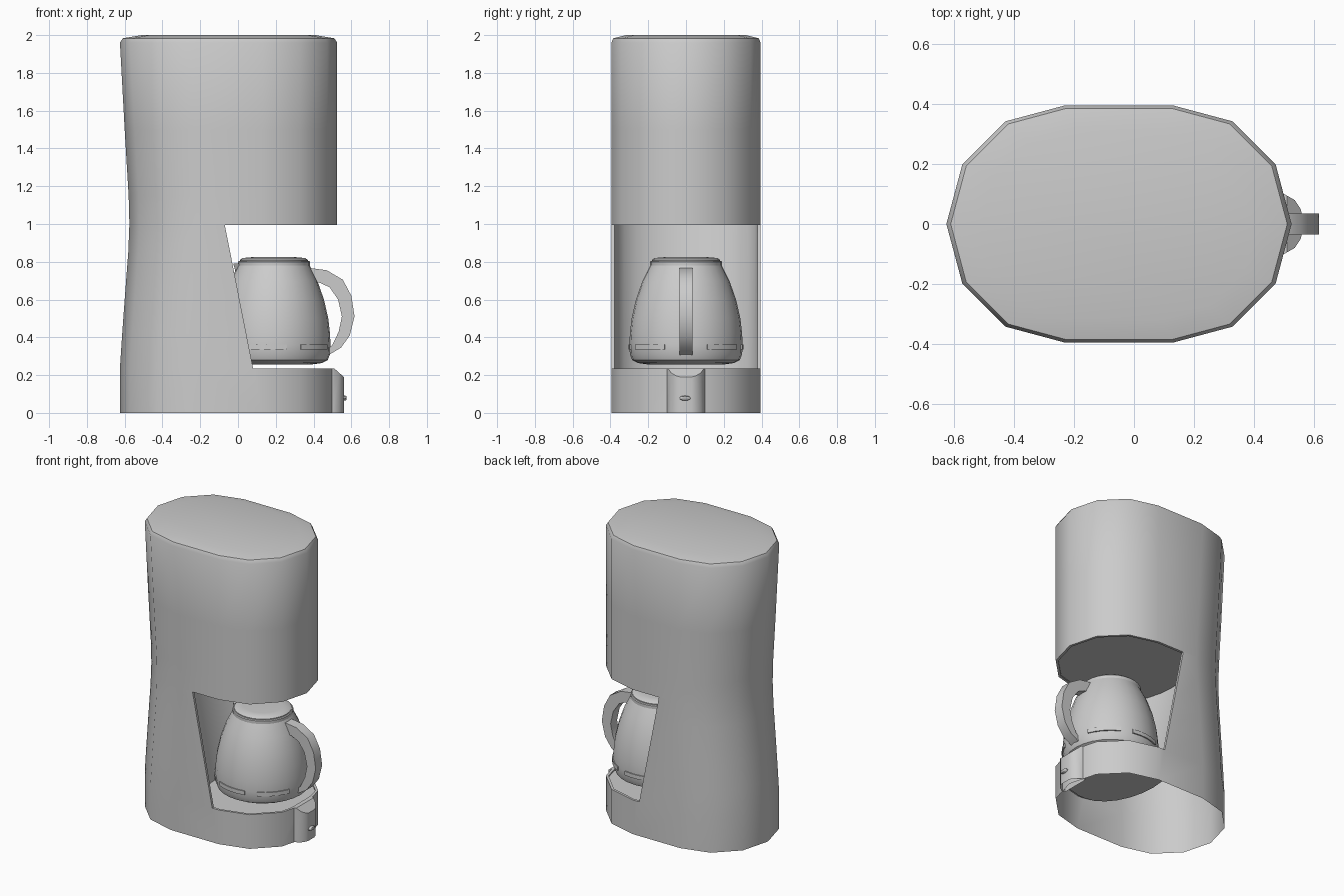
import bpy, bmesh
from math import sin, cos, radians

if "Cube" in bpy.data.objects:
    bpy.data.objects.remove(bpy.data.objects["Cube"])


def loft(name, rings, closed=True, angle=40):
    """Skin rings of equal length; cap both ends."""
    bm = bmesh.new()
    vr = [[bm.verts.new(p) for p in ring] for ring in rings]
    n = len(vr[0])
    for a, b in zip(vr, vr[1:]):
        for i in range(n):
            j = (i + 1) % n
            bm.faces.new((a[i], a[j], b[j], b[i]))
    if closed:
        bm.faces.new(vr[0][::-1])
        bm.faces.new(vr[-1])
    bmesh.ops.recalc_face_normals(bm, faces=bm.faces)
    me = bpy.data.meshes.new(name)
    bm.to_mesh(me)
    bm.free()
    ob = bpy.data.objects.new(name, me)
    bpy.context.collection.objects.link(ob)
    smooth(ob, angle)
    return ob


def smooth(ob, angle=40):
    ob.data.shade_smooth()
    ob.data.set_sharp_from_angle(angle=radians(angle))


def lathe(name, profile, cx, segs=28):
    return loft(name, [[(cx + r * cos(6.283185307 * i / segs), r * sin(6.283185307 * i / segs), z)
                        for i in range(segs)] for r, z in profile])


def extrude_y(name, pts, y):
    return loft(name, [[(x, s * y, z) for x, z in pts] for s in (-1, 1)])


def cut(ob, cutters):
    """Subtract the cutters, then open the underside."""
    for c in cutters:
        m = ob.modifiers.new("cut", 'BOOLEAN')
        m.operation, m.solver, m.object = 'DIFFERENCE', 'EXACT', c
    dg = bpy.context.evaluated_depsgraph_get()
    me = bpy.data.meshes.new_from_object(ob.evaluated_get(dg))
    ob.modifiers.clear()
    ob.data = me
    bm = bmesh.new()
    bm.from_mesh(me)
    under = [f for f in bm.faces if f.calc_center_median().z < 0.005]
    bmesh.ops.delete(bm, geom=under, context='FACES')
    bm.to_mesh(me)
    bm.free()
    smooth(ob)


# Housing: twelve-sided caps joined into an oblong, back pinched at the waist
R, XB, XF = 0.395, -0.23, 0.13


def oblong(z, pinch=0.0, scale=1.0):
    ring = [(XF + R * cos(radians(a)), R * sin(radians(a))) for a in range(-90, 91, 30)]
    ring += [(XB + pinch + R * cos(radians(a)), R * sin(radians(a))) for a in range(90, 271, 30)]
    return [(-0.05 + (x + 0.05) * scale, y * scale, z) for x, y in ring]


body = loft("housing", [oblong(*r) for r in (
    (0, 0), (0.24, 0), (0.42, 0.012), (0.6, 0.025), (0.85, 0.044), (1.0, 0.05), (1.15, 0.046),
    (1.5, 0.025), (1.96, 0), (1.983, 0, 0.975), (2.0, 0, 0.8))])

# Front bump that carries the switch
half = [(0.48, 0.1), (0.5, 0.1), (0.535, 0.08), (0.555, 0.05), (0.56, 0.03)]
outline = half + [(x, -y) for x, y in half[::-1]]
bump = loft("switch_bump", [[(x, y, z) for x, y in outline] for z in (0, 0.3)])

# Cutters: slanted side opening, and a rounded bay behind it for the jug
opening = extrude_y("opening_cutter", [(-0.07, 0.995), (0.08, 0.235), (0.51, 0.235),
                                       (0.6, 0.155), (0.8, 0.155), (0.8, 0.995)], 0.6)


def bay_ring(z, wall):
    r = 0.378
    ring = [(XF + r * cos(radians(a)), r * sin(radians(a)), z) for a in range(-90, 91, 30)]
    return ring + [(wall + 0.24 * cos(radians(a)), r * sin(radians(a)), z) for a in range(90, 271, 15)]


bay = loft("bay_cutter", [bay_ring(0.226, 0.082), bay_ring(1.003, -0.071)])
bpy.context.view_layer.update()
cut(body, [opening, bay])
cut(bump, [opening])
for c in (opening, bay):
    bpy.data.objects.remove(c)

# Switch
loft("switch", [[(x, 0.03 * cos(radians(a)) * s - 0.005, 0.078 + 0.013 * sin(radians(a)) * s)
                 for a in range(0, 360, 30)] for x, s in ((0.55, 1), (0.57, 1), (0.574, 0.8))])

# Glass jug, collar and lid
CX = 0.19
lathe("jug", [(0.19, 0.255), (0.255, 0.264), (0.285, 0.28), (0.297, 0.31), (0.3, 0.36), (0.297, 0.42),
              (0.288, 0.5), (0.265, 0.6), (0.23, 0.7), (0.19, 0.78)], CX)
lathe("jug_collar", [(0.18, 0.765), (0.19, 0.77), (0.19, 0.8), (0.185, 0.805)], CX)
lathe("jug_lid", [(0.18, 0.79), (0.18, 0.81), (0.165, 0.82), (0.12, 0.824)], CX)

# Pouring lip at the back of the jug
loft("jug_lip", [[(0.07, 0.1 * w, z), (x, 0.02 * w, z), (x, -0.02 * w, z), (0.07, -0.1 * w, z)]
                 for z, x, w in ((0.7, 0.0, 0.5), (0.79, -0.025, 1))])

# Band segments around the jug foot
for i, c in enumerate((42, 97, 150, -42, -97, -150)):
    rings = []
    for a in range(c - 20, c + 21, 10):
        u, v = cos(radians(a)), sin(radians(a))
        rings.append([(CX + r * u, r * v, z) for r, z in
                      ((0.285, 0.335), (0.306, 0.335), (0.306, 0.362), (0.285, 0.362))])
    loft(f"jug_band_{i + 1}", rings)

# Handle strap
outer = [(0.36, 0.77), (0.47, 0.755), (0.555, 0.705), (0.6, 0.62), (0.617, 0.51),
         (0.592, 0.41), (0.545, 0.345), (0.47, 0.3)]
inner = [(0.39, 0.69), (0.43, 0.69), (0.485, 0.665), (0.53, 0.6), (0.55, 0.51),
         (0.533, 0.43), (0.5, 0.36), (0.46, 0.32)]
strap = [[(x, y, z) for (x, z), y in zip((o, o, i, i), (-0.035, 0.035, 0.035, -0.035))]
         for o, i in zip(outer, inner)]
loft("jug_handle", strap)
